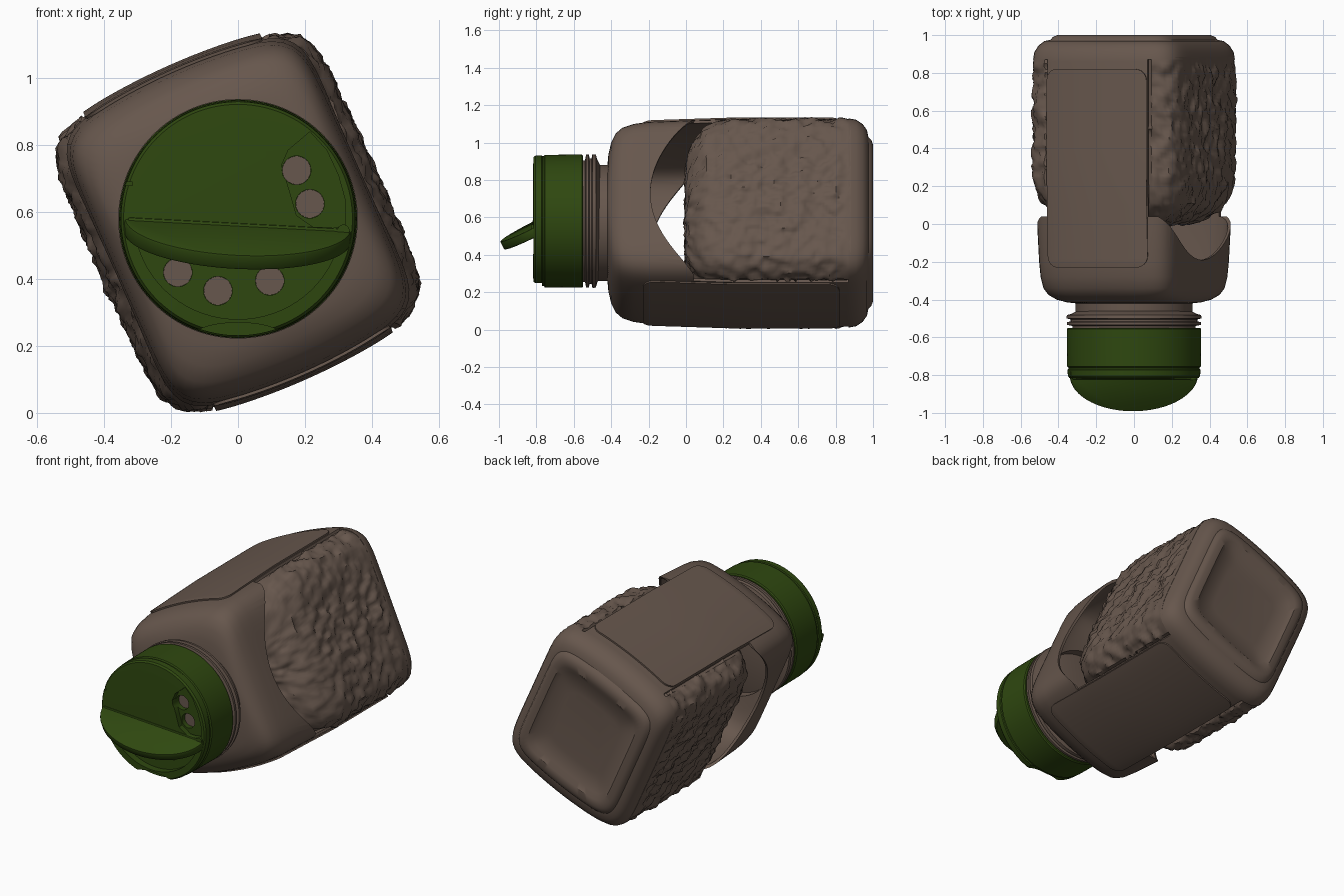
import bpy, bmesh, math
from mathutils import Vector, noise

if "Cube" in bpy.data.objects:
    bpy.data.objects.remove(bpy.data.objects["Cube"])

TILT = math.radians(-24)
MID = 0.57


def material(name, rgb):
    m = bpy.data.materials.new(name)
    m.diffuse_color = (*rgb, 1)
    m.use_nodes = True
    m.node_tree.nodes["Principled BSDF"].inputs["Base Color"].default_value = m.diffuse_color
    return m


BROWN = material("brown_plastic", (0.135, 0.095, 0.074))
GREEN = material("green_plastic", (0.028, 0.064, 0.005))


def section(y, a, b, n=2, k=0, count=128):
    """Rounded-square ring whose top and bottom sides bulge by k."""
    pts = []
    for i in range(count):
        t = 2 * math.pi * i / count
        c, s = math.cos(t), math.sin(t)
        r = (abs(c) ** n + abs(s) ** n) ** (-1 / n)
        pts.append(Vector((a * r * c, y, b * r * s * (1 + k * (1 - (r * c) ** 2)))))
    return pts


def finish(bm, name, mat, loc=(0, 0, 0), rot=0.0):
    bmesh.ops.recalc_face_normals(bm, faces=bm.faces)
    me = bpy.data.meshes.new(name)
    bm.to_mesh(me)
    bm.free()
    ob = bpy.data.objects.new(name, me)
    bpy.context.collection.objects.link(ob)
    ob.location = loc
    ob.rotation_euler = (0, rot, 0)
    if mat:
        me.materials.append(mat)
    return ob


def loft(name, rings, mat, loc, rot=0.0, caps=(True, True)):
    bm = bmesh.new()
    vs = [[bm.verts.new(p) for p in ring] for ring in rings]
    n = len(vs[0])
    for r0, r1 in zip(vs, vs[1:]):
        for i in range(n):
            bm.faces.new((r0[i], r0[(i + 1) % n], r1[(i + 1) % n], r1[i]))
    for ring, cap in ((vs[0], caps[0]), (vs[-1], caps[1])):
        if cap:
            bm.faces.new(ring)
    return finish(bm, name, mat, loc, rot)


def lathe(name, profile, mat, loc=(0, 0, 0.58)):
    return loft(name, [section(y, r, r) for r, y in profile], mat, loc)


def prism(name, pts, vec, mat=None, loc=(0, 0, 0), rot=0.0):
    pts = [Vector(p) for p in pts]
    bm = bmesh.new()
    lo = [bm.verts.new(p) for p in pts]
    hi = [bm.verts.new(p + Vector(vec)) for p in pts]
    bm.faces.new(lo)
    bm.faces.new(hi)
    for i in range(len(pts)):
        j = (i + 1) % len(pts)
        bm.faces.new((lo[i], lo[j], hi[j], hi[i]))
    return finish(bm, name, mat, loc, rot)


def apply_mod(ob, kind, **props):
    m = ob.modifiers.new(kind.lower(), kind)
    for key, val in props.items():
        setattr(m, key, val)
    bpy.context.view_layer.objects.active = ob
    bpy.ops.object.modifier_apply(modifier=m.name)


def cut(ob, cutters):
    for c in cutters:
        c.hide_render = True
        bpy.context.view_layer.update()
        apply_mod(ob, 'BOOLEAN', operation='DIFFERENCE', solver='EXACT', object=c)
        bpy.data.objects.remove(c)


def smooth(ob, angle=35):
    bpy.ops.object.select_all(action='DESELECT')
    ob.select_set(True)
    bpy.context.view_layer.objects.active = ob
    bpy.ops.object.shade_smooth_by_angle(angle=math.radians(angle))


# Bottle shell: y, half width, half height, squareness, bulge
SHELL = [(-.55, .31, .31, 2, 0), (-.42, .31, .31, 2, 0), (-.415, .325, .335, 3, .03),
         (-.40, .345, .365, 5, .06), (-.375, .365, .395, 7, .09), (-.34, .38, .417, 8, .1),
         (-.28, .39, .435, 8, .1), (-.2, .395, .445, 8, .1), (0, .405, .45, 8, .1),
         (.25, .425, .455, 8, .1), (.86, .43, .455, 8, .1), (.91, .423, .448, 8, .1),
         (.945, .405, .43, 8, .09), (.968, .38, .405, 8, .08), (.975, .355, .375, 8, .07),
         (.99, .345, .365, 8, .06), (1.0, .325, .345, 8, .05), (1.0, .29, .31, 8, .04),
         (.98, .265, .285, 8, .03), (.972, .18, .19, 6, .02)]
shell = loft("bottle_shell", [section(*r) for r in SHELL], BROWN, (0, 0, MID), TILT, (False, True))
apply_mod(shell, 'SOLIDIFY', thickness=.015, offset=-1)

# Side windows with a curved front edge
windows = []
for side in (1, -1):
    pts = []
    for i in range(41):
        v = -.6 + 1.2 * i / 40
        pts.append((side * .29, -.19 + .21 * (min(abs(v), .45) / .43) ** 2, v))
    pts += [(side * .29, .87, .6), (side * .29, .87, -.6)]
    windows.append(prism("window_cutter", pts, (side * .4, 0, 0), None, (0, 0, MID), TILT))
cut(shell, windows)
smooth(shell)

# Rough contents seen through the windows
rows = [(0, .425 - f, .445 - f) for f in (.40, .36, .32, .28, .25)]
for i in range(15):
    p = math.pi / 2 * i / 14
    d = .22 * (1 - math.sin(p))
    rows.append((.24 * (1 - math.cos(p)), .425 - d, .445 - d))
rows += [(.24 + .0165 * i, .428, .448) for i in range(1, 40)]
rings = []
for y, a, b in rows:
    ring = section(y, a, b, 8, .1, 220)
    fade = max(0, min(1, (.88 - y) / .06))
    for p in ring:
        h = .020 * noise.noise(p * 17) + .013 * noise.noise(p * 38) + .002
        out = Vector((p.x, -.25 * max(0, 1 - y / .2), p.z)).normalized()
        p += out * h * fade
        if abs(p.x) < .295:
            p.z = max(-.45, min(.45, p.z))
    rings.append(ring)
smooth(loft("rough_contents", rings, BROWN, (0, 0, MID), TILT), 50)


# Raised label panels following the two bulged sides
def shell_height(u, y):
    for r0, r1 in zip(SHELL, SHELL[1:]):
        if r0[0] <= y <= r1[0]:
            f = (y - r0[0]) / (r1[0] - r0[0])
            a, b, n, k = [p + (q - p) * f for p, q in zip(r0[1:], r1[1:])]
            return b * (1 - abs(u / a) ** n) ** (1 / n) * (1 + k * (1 - (u / a) ** 2))


Y0, Y1, RAD = -.23, .82, .06
steps = [RAD * (1 - math.cos(math.pi / 2 * i / 6)) for i in range(7)]
ys = [Y0 + s for s in steps] + [-.1, 0, .1, .25, .4, .6] + [Y1 - s for s in reversed(steps)]
for name, turn in (("label_panel_top", 0), ("label_panel_bottom", math.pi)):
    bm = bmesh.new()
    grid = []
    for y in ys:
        e = min(y - Y0, Y1 - y, RAD)
        w = .288 - RAD + math.sqrt(max(0, RAD ** 2 - (RAD - e) ** 2))
        us = [w * (j / 12 - 1) for j in range(25)]
        grid.append([bm.verts.new((u, y, shell_height(u, y) + .007)) for u in us])
    for r0, r1 in zip(grid, grid[1:]):
        for j in range(24):
            bm.faces.new((r0[j], r0[j + 1], r1[j + 1], r1[j]))
    panel = finish(bm, name, BROWN, (0, 0, MID), TILT + turn)
    apply_mod(panel, 'SOLIDIFY', thickness=.009, offset=0)
    smooth(panel)

# Neck rings
smooth(lathe("neck_rings", [(.30, -.46), (.33, -.475), (.355, -.482), (.358, -.5), (.335, -.505),
                            (.335, -.515), (.355, -.52), (.355, -.534), (.325, -.54),
                            (.325, -.55), (.30, -.555)], BROWN))

# Cap with two recesses, pour holes and a thumb notch
cap = lathe("cap", [(.30, -.55), (.35, -.55), (.356, -.557), (.354, -.755), (.347, -.76),
                    (.347, -.768), (.352, -.772), (.35, -.805), (.342, -.815), (.30, -.817)], GREEN)
lower = [(.31 * math.cos(t), -.9, .58 + .3 * math.sin(t))
         for t in (math.pi * (1.06 + .88 * i / 32) for i in range(33))]
upper = [(x, -.9, z) for x, z in ((.13, .74), (.15, .785), (.215, .84), (.265, .785), (.30, .71),
                                  (.322, .63), (.322, .56), (.24, .545), (.175, .59), (.155, .66))]
HOLES = [(-.18, .42), (-.06, .365), (.095, .395), (.175, .725), (.215, .625)]


def circle(x, y, z, r):
    return [(x + r * math.cos(i * math.pi / 16), y, z + r * math.sin(i * math.pi / 16)) for i in range(32)]


cutters = [prism("lower_recess_cutter", lower, (0, .125, 0)),
           prism("upper_recess_cutter", upper, (0, .115, 0))]
cutters += [prism("hole_cutter", circle(x, -.9, z, .043), (0, .15, 0)) for x, z in HOLES]
notch = [(.15 * math.cos(t), -.9, .215 + .055 * math.sin(t))
         for t in (2 * math.pi * i / 32 for i in range(32))]
cutters.append(prism("thumb_notch_cutter", notch, (0, .13, 0)))
cutters.append(prism("side_notch_cutter", [(-.4, -.9, .68), (-.315, -.9, .68), (-.315, -.9, .69),
                                           (-.4, -.9, .69)], (0, .12, 0)))
cut(cap, cutters)
smooth(cap)

# Brown seal visible through the pour holes
for i, (x, z) in enumerate(HOLES):
    prism("hole_seal_%d" % (i + 1), circle(x, -.757, z, .0425), (0, .006, 0), BROWN)

# Open half-round flap, hinged across the cap
d, n = Vector((0, -.894, -.447)), Vector((0, .447, -.894))
arc = [Vector((.34 * math.cos(t), 0, 0)) + d * .215 * math.sin(t)
       for t in (math.pi * i / 40 for i in range(41))]
flap = prism("open_flap", arc, n * .05, GREEN, (0, -.802, .568), math.radians(3))
apply_mod(flap, 'BEVEL', width=.008, segments=2, limit_method='ANGLE')
smooth(flap)

# Hinge bar joining the flap to the cap
prism("flap_hinge", circle(0, 0, 0, .018), (0, .03, 0), GREEN, (.315, -.825, .545))
bar = prism("hinge_bar", [(-.33, 0, 0), (.33, 0, 0), (.33, 0, -.05), (-.33, 0, -.05)], (0, .035, 0),
            GREEN, (0, -.822, .568), math.radians(3))
apply_mod(bar, 'BEVEL', width=.008, segments=2)
smooth(bar)
